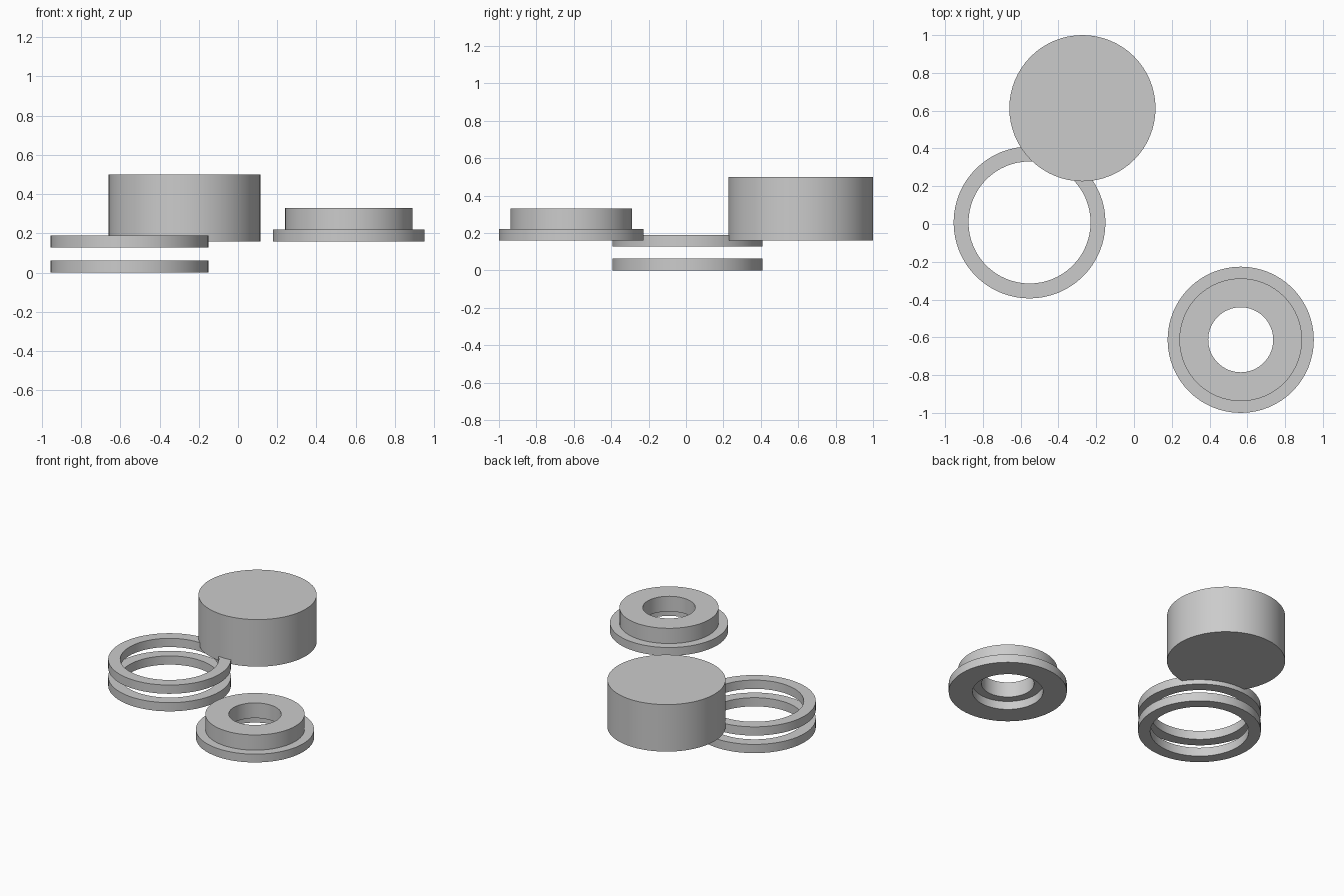
import bpy
import bmesh
import math
from mathutils import Matrix

cube = bpy.data.objects.get("Cube")
if cube:
    bpy.data.objects.remove(cube, do_unlink=True)

grey = bpy.data.materials.new("plain_grey")
grey.use_nodes = True
grey.diffuse_color = (0.6, 0.6, 0.6, 1)
grey.node_tree.nodes["Principled BSDF"].inputs["Base Color"].default_value = (0.6, 0.6, 0.6, 1)

SEGMENTS = 64


def lathe(name, centre, profile, closed=True):
    """Turn a (radius, height) profile around the vertical axis at centre."""
    bm = bmesh.new()
    rings = []
    for radius, z in profile:
        if radius == 0:
            rings.append([bm.verts.new((0, 0, z))] * SEGMENTS)
            continue
        ring = []
        for i in range(SEGMENTS):
            a = math.tau * i / SEGMENTS
            ring.append(bm.verts.new((radius * math.cos(a), radius * math.sin(a), z)))
        rings.append(ring)
    pairs = list(zip(rings, rings[1:]))
    if closed:
        pairs.append((rings[-1], rings[0]))
    for low, high in pairs:
        for i in range(SEGMENTS):
            j = (i + 1) % SEGMENTS
            corners = dict.fromkeys((low[i], low[j], high[j], high[i]))
            bm.faces.new(list(corners))
    bmesh.ops.recalc_face_normals(bm, faces=bm.faces)
    bm.transform(Matrix.Translation((*centre, 0)))
    mesh = bpy.data.meshes.new(name)
    bm.to_mesh(mesh)
    bm.free()
    mesh.materials.append(grey)
    obj = bpy.data.objects.new(name, mesh)
    bpy.context.collection.objects.link(obj)
    bpy.ops.object.select_all(action="DESELECT")
    obj.select_set(True)
    bpy.context.view_layer.objects.active = obj
    bpy.ops.object.shade_smooth_by_angle(angle=math.radians(30))
    return obj


# Two stacked flat rings
for name, z in (("lower_ring", 0), ("upper_ring", 0.127)):
    top = z + 0.063
    lathe(name, (-0.553, 0.008), [(0.402, z), (0.402, top), (0.323, top), (0.323, z)])

# Solid drum
lathe("drum", (-0.273, 0.613),
      [(0, 0.16), (0.387, 0.16), (0.387, 0.5), (0, 0.5)], closed=False)

# Flanged collar with a bore that widens underneath
lathe("flanged_collar", (0.565, -0.613),
      [(0.387, 0.16), (0.387, 0.22), (0.325, 0.22), (0.325, 0.33),
       (0.172, 0.33), (0.172, 0.22), (0.231, 0.22), (0.231, 0.16)])
